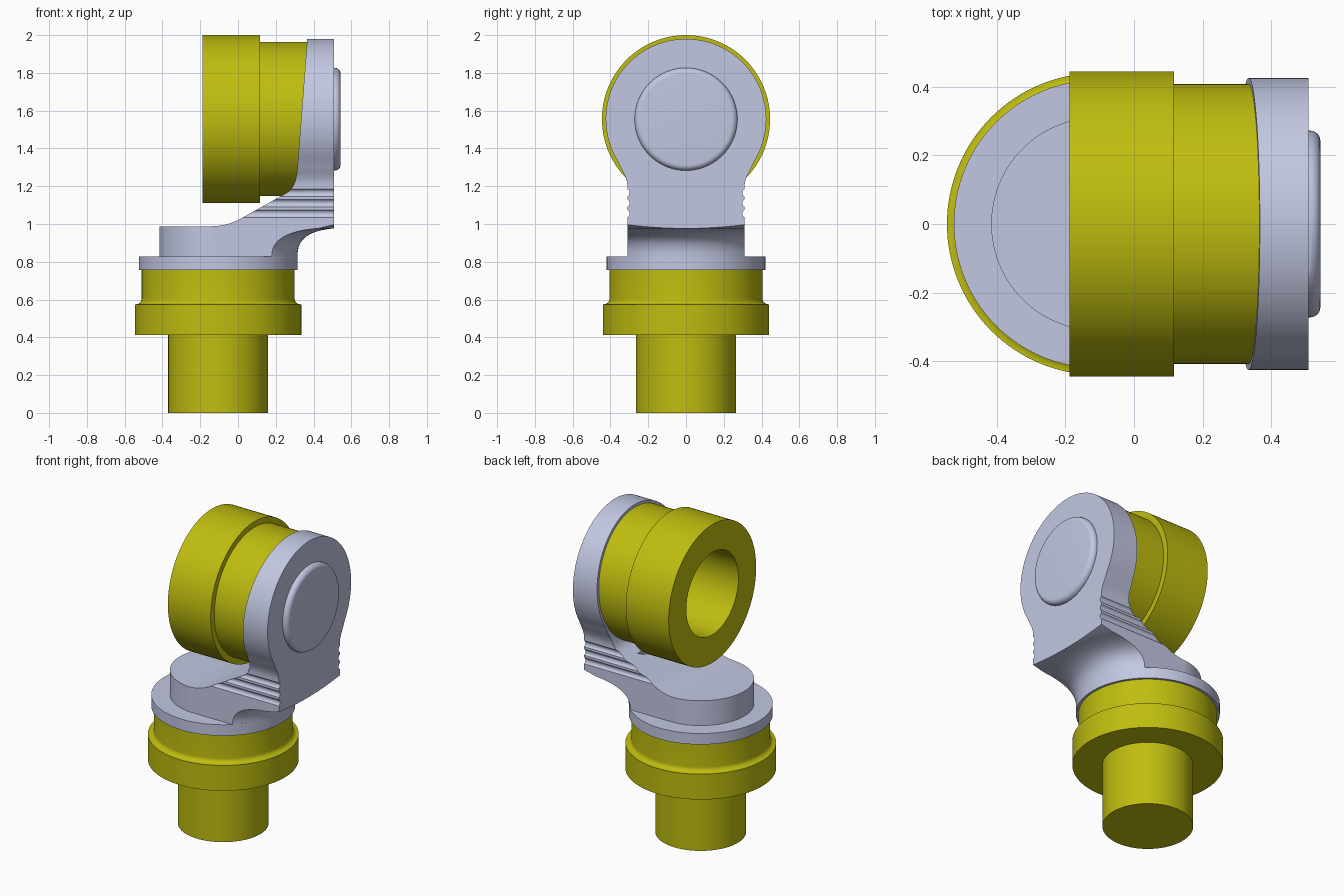
import bpy, bmesh
from math import pi, cos, sin, radians
from mathutils import Matrix, Vector

if "Cube" in bpy.data.objects:
    bpy.data.objects.remove(bpy.data.objects["Cube"], do_unlink=True)

BASE_X = -0.105    # vertical axis of the base
HEAD_Z = 1.555     # height of the horizontal barrel axis
SEGMENTS = 128
TO_BASE = Matrix.Translation((BASE_X, 0, 0))
TO_HEAD = Matrix.Translation((0, 0, HEAD_Z)) @ Matrix.Rotation(pi / 2, 4, 'Y')


def material(name, rgb):
    m = bpy.data.materials.new(name)
    m.use_nodes = True
    m.diffuse_color = (*rgb, 1)
    m.node_tree.nodes["Principled BSDF"].inputs["Base Color"].default_value = (*rgb, 1)
    return m


yellow = material("olive yellow", (0.52, 0.51, 0.005))
grey = material("pale blue grey", (0.54, 0.575, 0.76))


def finish(bm, name, mat):
    bmesh.ops.recalc_face_normals(bm, faces=bm.faces)
    mesh = bpy.data.meshes.new(name)
    bm.to_mesh(mesh)
    bm.free()
    mesh.materials.append(mat)
    ob = bpy.data.objects.new(name, mesh)
    bpy.context.collection.objects.link(ob)
    return ob


def select(ob):
    bpy.ops.object.select_all(action='DESELECT')
    ob.select_set(True)
    bpy.context.view_layer.objects.active = ob


def smooth(ob):
    select(ob)
    bpy.ops.object.shade_smooth_by_angle(angle=radians(30))


def lathe(name, profile, mat, place):
    """Revolve (radius, height) points, starting and ending on the axis."""
    bm = bmesh.new()
    rings = []
    for r, h in profile:
        if r == 0:
            rings.append([bm.verts.new(place @ Vector((0, 0, h)))] * SEGMENTS)
        else:
            rings.append([bm.verts.new(place @ Vector((r * cos(a), r * sin(a), h)))
                          for a in (2 * pi * i / SEGMENTS for i in range(SEGMENTS))])
    for lower, upper in zip(rings, rings[1:]):
        for i in range(SEGMENTS):
            j = (i + 1) % SEGMENTS
            corners = dict.fromkeys((lower[i], lower[j], upper[j], upper[i]))
            bm.faces.new(list(corners))
    return finish(bm, name, mat)


def prism(name, outline, to_3d, near, far, mat):
    """Extrude a flat outline between two depths."""
    bm = bmesh.new()
    ends = [[bm.verts.new(to_3d(u, v, d)) for u, v in outline] for d in (near, far)]
    for end in ends:
        bm.faces.new(end)
    n = len(outline)
    for i in range(n):
        j = (i + 1) % n
        bm.faces.new((ends[0][i], ends[0][j], ends[1][j], ends[1][i]))
    return finish(bm, name, mat)


def combine(ob, cutter, operation):
    cutter.hide_render = True
    mod = ob.modifiers.new("shape", 'BOOLEAN')
    mod.operation, mod.object, mod.solver = operation, cutter, 'EXACT'
    select(ob)
    bpy.ops.object.modifier_apply(modifier=mod.name)
    bpy.data.objects.remove(cutter, do_unlink=True)


def arc(cu, cv, r, start, end, steps):
    angles = (radians(start + (end - start) * i / steps) for i in range(steps + 1))
    return [(cu + r * cos(a), cv + r * sin(a)) for a in angles]


def bezier(p0, p1, p2, p3, steps=14):
    pts = []
    for i in range(steps + 1):
        t = i / steps
        w = ((1 - t) ** 3, 3 * t * (1 - t) ** 2, 3 * t * t * (1 - t), t ** 3)
        pts.append(tuple(sum(k * p[c] for k, p in zip(w, (p0, p1, p2, p3))) for c in (0, 1)))
    return pts


# Base spigot with a stepped collar and a small fillet
smooth(lathe("base_spigot", [(0, 0), (0.265, 0), (0.265, 0.412), (0.44, 0.412), (0.44, 0.575)]
             + arc(0.435, 0.605, 0.03, 270, 180, 8)
             + [(0.405, 0.76), (0, 0.76)], yellow, TO_BASE))

# Flange under the bracket
smooth(lathe("base_flange", [(0, 0.757), (0.42, 0.757), (0.42, 0.828), (0, 0.828)],
             grey, TO_BASE))

# Barrel with a wide collar and an open bore
smooth(lathe("barrel", [(0, 0.3), (0.265, 0.3), (0.265, -0.188), (0.445, -0.188),
                        (0.445, 0.117), (0.408, 0.117), (0.408, 0.4), (0, 0.4)],
             yellow, TO_HEAD))

# Rounded end cap
smooth(lathe("end_cap", [(0, 0.5), (0.272, 0.5), (0.272, 0.513)]
             + arc(0.242, 0.513, 0.03, 0, 90, 8) + [(0, 0.543)], grey, TO_HEAD))

# Bracket: side profile swept across the width
side = ([(-0.5, 0.8), (-0.5, 0.988), (-0.16, 0.988)]
        + bezier((-0.14, 0.988), (-0.06, 0.99), (-0.02, 1.01), (0.03, 1.037))
        + bezier((0.24, 1.155), (0.29, 1.18), (0.302, 1.21), (0.312, 1.27))
        + [(0.376, 2.1), (0.508, 2.1), (0.508, 0.8)])
bracket = prism("bracket", side, lambda u, v, d: (u, d, v), -0.6, 0.6, grey)

# Front outline: round head, necked sides with scalloped grip grooves
right_edge = [(0.31, 0.7)]
for z in (1.055, 1.11, 1.165):
    right_edge += arc(0.32, z, 0.022, 243, 117, 8)
right_edge += bezier((0.31, 1.2), (0.312, 1.25), (0.335, 1.27), (0.362, 1.333), 8)
left_edge = [(-y, z) for y, z in reversed(right_edge)]
head = arc(0, HEAD_Z, 0.425, -31, 211, 90)
combine(bracket, prism("outline_cutter", right_edge + head[1:-1] + left_edge,
                       lambda u, v, d: (d, u, v), -1, 1, grey), 'INTERSECT')

# Rounded foot of the bracket
foot = arc(BASE_X, 0, 0.311, 90, 270, 64) + [(-0.1, -0.7), (0.7, -0.7), (0.7, 0.7), (-0.1, 0.7)]
combine(bracket, prism("foot_cutter", foot, lambda u, v, d: (u, v, d), 0.7, 2.3, grey),
        'INTERSECT')

# Flared underside, concentric with the base
flare = ([(0, 0.81), (0.418, 0.81)]
         + bezier((0.42, 0.83), (0.42, 0.93), (0.49, 0.965), (0.615, 0.977), 20)
         + [(0.7, 1.0), (1.2, 1.1), (1.2, 2.3), (0, 2.3)])
combine(bracket, lathe("flare_cutter", flare, grey, TO_BASE), 'INTERSECT')

# Clearance for the barrel collar
combine(bracket, lathe("clearance_cutter", [(0, -0.3), (0.46, -0.3), (0.46, 0.21), (0, 0.21)],
                       grey, TO_HEAD), 'DIFFERENCE')
smooth(bracket)
